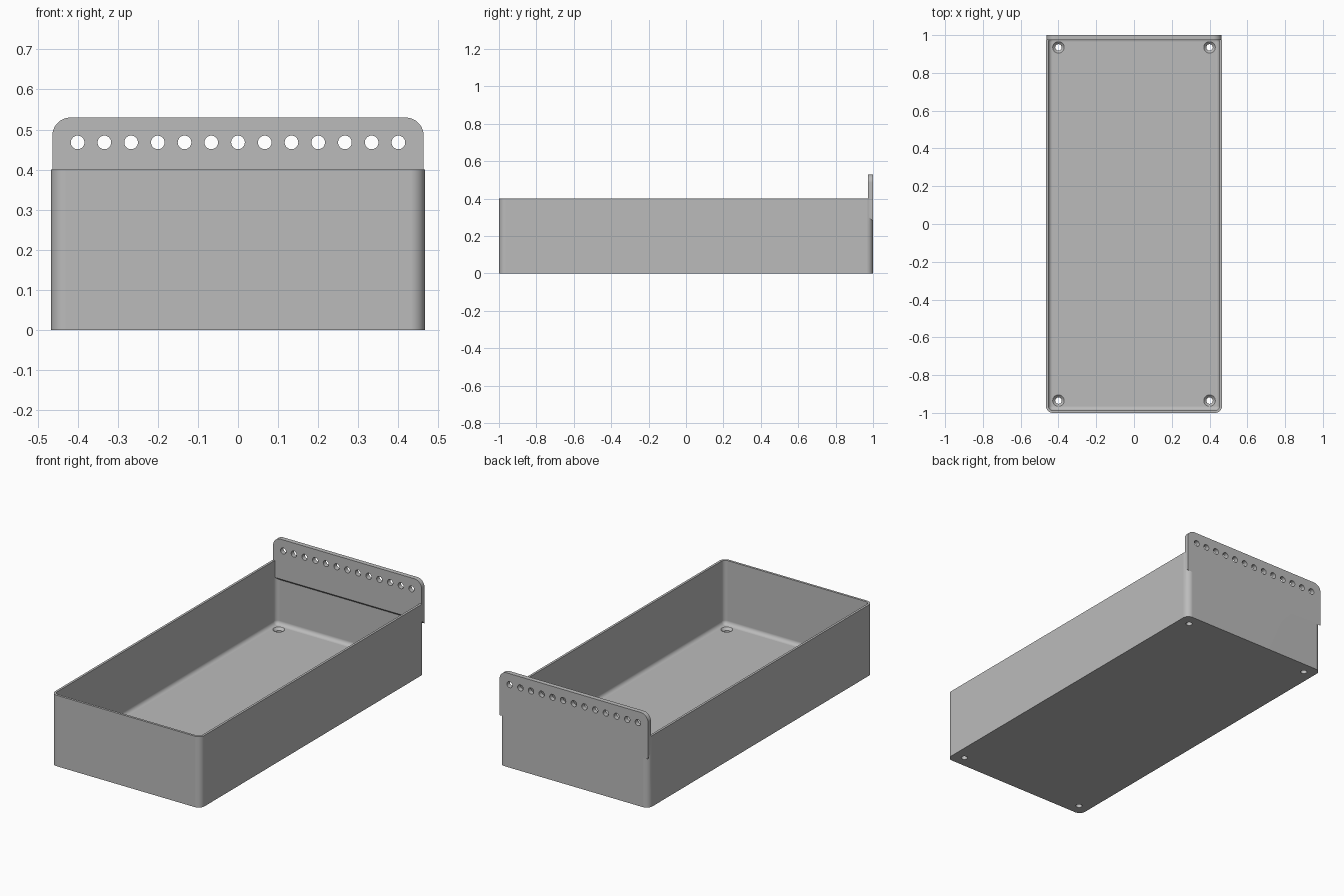
import bpy, bmesh, math
from mathutils import Matrix

if "Cube" in bpy.data.objects:
    bpy.data.objects.remove(bpy.data.objects["Cube"])

HALF_X, HALF_Y, HEIGHT = 0.466, 1.0, 0.40
WALL, FLOOR, CORNER, FILLET = 0.013, 0.04, 0.036, 0.022
PLATE_X, PLATE_Y, PLATE_TOP = 0.463, 0.974, 0.53

grey = bpy.data.materials.new("plain grey")
grey.use_nodes = True
colour = (0.5, 0.5, 0.5, 1)
grey.diffuse_color = colour
grey.node_tree.nodes["Principled BSDF"].inputs["Base Color"].default_value = colour


def make_object(name, bm):
    bmesh.ops.recalc_face_normals(bm, faces=bm.faces)
    mesh = bpy.data.meshes.new(name)
    bm.to_mesh(mesh)
    bm.free()
    mesh.materials.append(grey)
    obj = bpy.data.objects.new(name, mesh)
    bpy.context.collection.objects.link(obj)
    return obj


def arc(cx, cy, radius, start, steps=10):
    """Points of a quarter circle, counter-clockwise from the start angle."""
    angles = [start + math.pi / 2 * i / steps for i in range(steps + 1)]
    return [(cx + radius * math.cos(a), cy + radius * math.sin(a)) for a in angles]


def rounded_ring(bm, inset, z):
    """Rounded rectangle parallel to the tray outline."""
    r = max(CORNER - inset, 0.002)
    x, y = HALF_X - inset - r, HALF_Y - inset - r
    points = []
    for quarter, (sx, sy) in enumerate([(1, 1), (-1, 1), (-1, -1), (1, -1)]):
        points += arc(sx * x, sy * y, r, quarter * math.pi / 2)
    return [bm.verts.new((px, py, z)) for px, py in points]


def bridge(bm, a, b):
    n = len(a)
    for i in range(n):
        bm.faces.new((a[i], a[(i + 1) % n], b[(i + 1) % n], b[i]))


def boolean(target, tool, operation):
    """Apply a boolean and remove the tool."""
    mod = target.modifiers.new(operation.lower(), "BOOLEAN")
    mod.operation, mod.solver, mod.object = operation, "EXACT", tool
    graph = bpy.context.evaluated_depsgraph_get()
    result = bpy.data.meshes.new_from_object(target.evaluated_get(graph))
    target.modifiers.clear()
    target.data = result
    bpy.data.objects.remove(tool)


# Tray: nested rings from the underside, over the rim, down to the filleted floor
bm = bmesh.new()
levels = [(0, 0), (0, HEIGHT), (WALL, HEIGHT)]
for i in range(7):
    a = math.pi / 2 * i / 6
    levels.append((WALL + FILLET * (1 - math.cos(a)), FLOOR + FILLET * (1 - math.sin(a))))
rings = [rounded_ring(bm, inset, z) for inset, z in levels]
for lower, upper in zip(rings, rings[1:]):
    bridge(bm, lower, upper)
bm.faces.new(rings[0])
bm.faces.new(rings[-1])
tray = make_object("tray", bm)

# Back plate: rounded top corners and a sloped underside
bm = bmesh.new()
radius = 0.045
top = arc(PLATE_X - radius, PLATE_TOP - radius, radius, 0)
top += arc(radius - PLATE_X, PLATE_TOP - radius, radius, math.pi / 2)
sides = []
for y, bottom in [(PLATE_Y, 0.305), (HALF_Y, 0.28)]:
    outline = [(PLATE_X, bottom)] + top + [(-PLATE_X, bottom)]
    sides.append([bm.verts.new((x, y, z)) for x, z in outline])
    bm.faces.new(sides[-1])
bridge(bm, *sides)
plate = make_object("back_plate", bm)
boolean(tray, plate, "UNION")

# Row of holes through the plate
bm = bmesh.new()
for i in range(13):
    place = Matrix.Translation(((i - 6) / 15, HALF_Y, 0.468)) @ Matrix.Rotation(math.pi / 2, 4, "X")
    bmesh.ops.create_cone(bm, cap_ends=True, segments=32, radius1=0.017,
                          radius2=0.017, depth=0.2, matrix=place)
boolean(tray, make_object("plate_hole_cutter", bm), "DIFFERENCE")

# Countersunk screw holes in the floor corners
for wide, narrow, z, depth in [(0.017, 0.017, 0.02, 0.1), (0.038, 0.013, 0.035, 0.025)]:
    bm = bmesh.new()
    for sx in (-1, 1):
        for sy in (-1, 1):
            place = Matrix.Translation((sx * 0.4, sy * 0.935, z))
            bmesh.ops.create_cone(bm, cap_ends=True, segments=32, radius1=narrow,
                                  radius2=wide, depth=depth, matrix=place)
    boolean(tray, make_object("screw_hole_cutter", bm), "DIFFERENCE")

# Smooth rounded parts, flat walls
bpy.ops.object.select_all(action="DESELECT")
tray.select_set(True)
bpy.context.view_layer.objects.active = tray
bpy.ops.object.shade_smooth_by_angle(angle=math.radians(30))
weighted = tray.modifiers.new("weighted normals", "WEIGHTED_NORMAL")
weighted.keep_sharp = True
